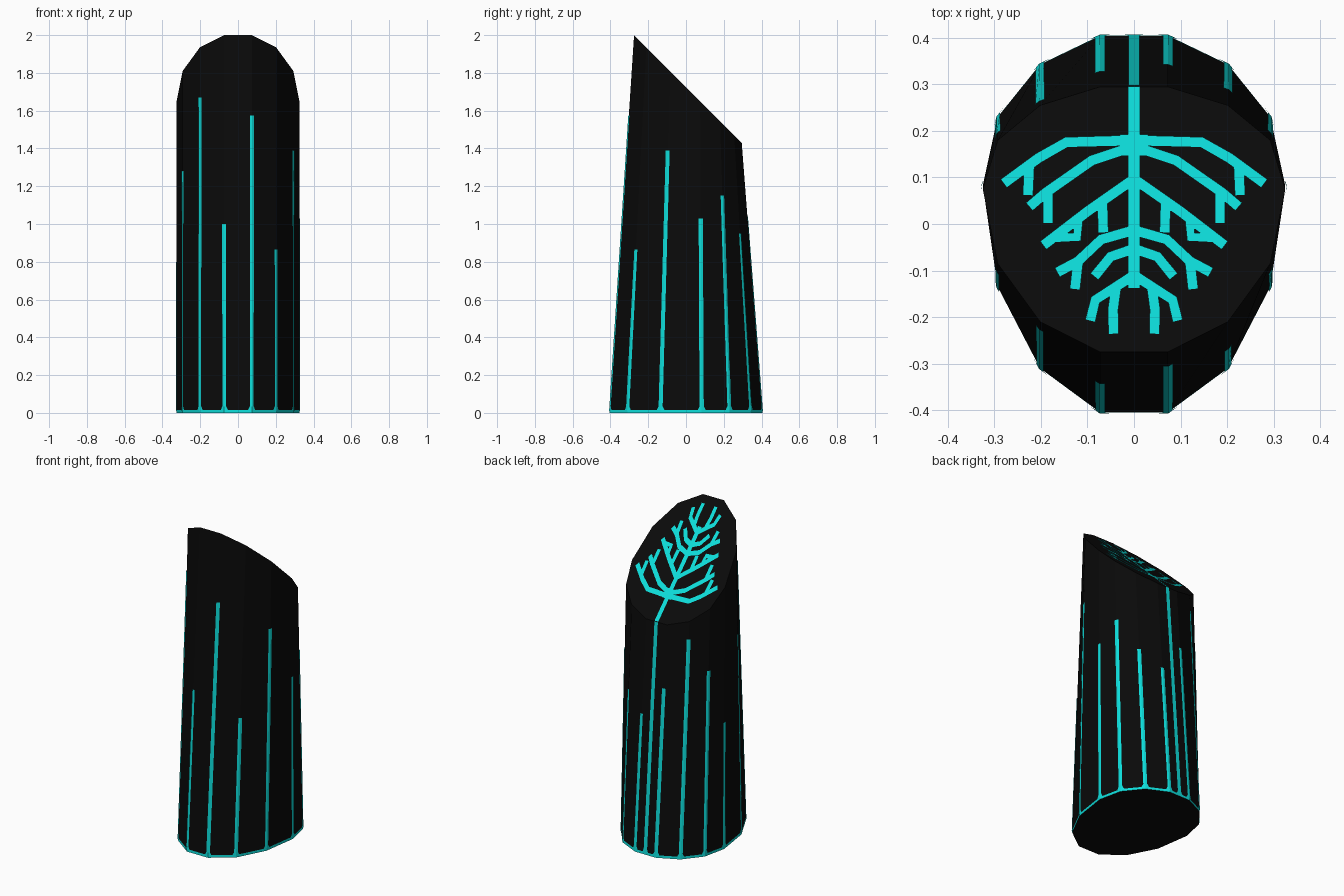
import bpy, bmesh
from mathutils import Vector as V

if "Cube" in bpy.data.objects:
    bpy.data.objects.remove(bpy.data.objects["Cube"])


def material(name, rgb):
    m = bpy.data.materials.new(name)
    m.diffuse_color = (*rgb, 1)
    m.use_nodes = True
    m.node_tree.nodes["Principled BSDF"].inputs["Base Color"].default_value = m.diffuse_color
    return m


BLACK = material("black", (0.003, 0.003, 0.003))
CYAN = material("cyan", (0.004, 0.72, 0.70))


def finish(bm, name, mats):
    me = bpy.data.meshes.new(name)
    bm.to_mesh(me)
    bm.free()
    for m in mats:
        me.materials.append(m)
    ob = bpy.data.objects.new(name, me)
    bpy.context.collection.objects.link(ob)
    return ob


# Half outline, back to front: x, y at the base, y at the slanted top
HALF = [(.073, .405, .295), (.202, .343, .255), (.293, .23, .18), (.325, .083, .075),
        (.293, -.135, -.085), (.202, -.31, -.21), (.073, -.405, -.275)]
OUTLINE = [(-x, b, t) for x, b, t in HALF] + [(x, b, t) for x, b, t in reversed(HALF)]
N = len(OUTLINE)


def top_point(x, y, lift=0.0):
    return V((x, y, 1.725 - y)) + V((0, 1, 1)).normalized() * lift


BASE = [V((x, b, 0)) for x, b, t in OUTLINE]
TOP = [top_point(x, t) for x, b, t in OUTLINE]


def on_edge(i, z):
    i %= N
    return BASE[i].lerp(TOP[i], z / TOP[i].z)


# Body: tapered 14-sided column with a slanted cut, base band and top rim
bm = bmesh.new()
rings = [[bm.verts.new(on_edge(i, z)) for i in range(N)] for z in (0, .016)]
rings.append([bm.verts.new(p) for p in TOP])
for level in range(2):
    for i in range(N):
        j = (i + 1) % N
        f = bm.faces.new((rings[level][i], rings[level][j],
                          rings[level + 1][j], rings[level + 1][i]))
        f.material_index = 1 - level
bm.faces.new(rings[0][::-1])
cap = bm.faces.new(rings[2])
rim = bmesh.ops.inset_region(bm, faces=[cap], thickness=.013)["faces"]
for f in rim:
    f.material_index = 1
bmesh.ops.recalc_face_normals(bm, faces=bm.faces)
finish(bm, "column", [BLACK, CYAN])

# Side lines: thin strips folded over the column edges, flared at the base
HEIGHTS = [1.04, 1.36, 1.16, .8, 1.28, 1.67, 1.0, 1.575, .865, 1.39, 1.03, 1.15, .95, .85]
bm = bmesh.new()
for i, h in enumerate(HEIGHTS):
    rows = []
    for z, w in ((.01, .024), (.035, .0115), (h, .0115)):
        p = on_edge(i, z)
        a = (on_edge(i - 1, z) - p).normalized()
        b = (on_edge(i + 1, z) - p).normalized()
        out = -(a + b).normalized() * .003
        rows.append([bm.verts.new(q + out) for q in (p + a * w, p, p + b * w)])
    for lo, hi in zip(rows, rows[1:]):
        for k in range(2):
            bm.faces.new((lo[k], lo[k + 1], hi[k + 1], hi[k]))
finish(bm, "side_lines", [CYAN])

# Stem line running down the middle of the back
bm = bmesh.new()
rows = []
for z, w in ((.01, .022), (.035, .012), (1.432, .012)):
    y = .405 - .11 * z / 1.43 + .003
    rows.append([bm.verts.new((s * w, y, z)) for s in (1, -1)])
for lo, hi in zip(rows, rows[1:]):
    bm.faces.new((lo[0], lo[1], hi[1], hi[0]))
finish(bm, "back_stem", [CYAN])

# Branching tree drawn on the slanted top (half of it, mirrored in x)
BRANCHES = [
    [(0, .178), (.145, .174), (.205, .14), (.28, .085)],
    [(.225, .125), (.228, .06)],
    [(0, .165), (.09, .135), (.19, .065), (.225, .035)],
    [(.185, .07), (.185, 0)],
    [(0, .095), (.1, .025), (.195, -.048)],
    [(.12, .015), (.122, -.03), (.17, -.03)],
    [(.068, .045), (.066, -.02)],
    [(0, -.015), (.07, -.035), (.12, -.082), (.165, -.106)],
    [(.12, -.08), (.127, -.142)],
    [(0, -.055), (.05, -.072), (.085, -.115)],
    [(0, -.112), (.083, -.165), (.094, -.21)],
    [(.038, -.135), (.045, -.185), (.044, -.238)],
]


def stroke(bm, pts, width):
    pts = [V(p) for p in pts]
    rows = []
    for k, p in enumerate(pts):
        d1 = (p - pts[max(k - 1, 0)]).normalized()
        d2 = (pts[min(k + 1, len(pts) - 1)] - p).normalized()
        d = (d1 + d2).normalized()
        side = V((-d.y, d.x)) * width / 2
        rows.append([bm.verts.new(top_point(q.x, q.y, .003)) for q in (p + side, p - side)])
    for lo, hi in zip(rows, rows[1:]):
        f = bm.faces.new((lo[0], lo[1], hi[1], hi[0]))
        f.normal_update()
        if f.normal.z < 0:
            f.normal_flip()


bm = bmesh.new()
stroke(bm, [(0, .293), (0, -.14)], .026)
stroke(bm, [(0, .19), (0, .145)], .06)
for branch in BRANCHES:
    for s in (1, -1):
        stroke(bm, [(s * x, y) for x, y in branch], .022)
finish(bm, "tree_inlay", [CYAN])
